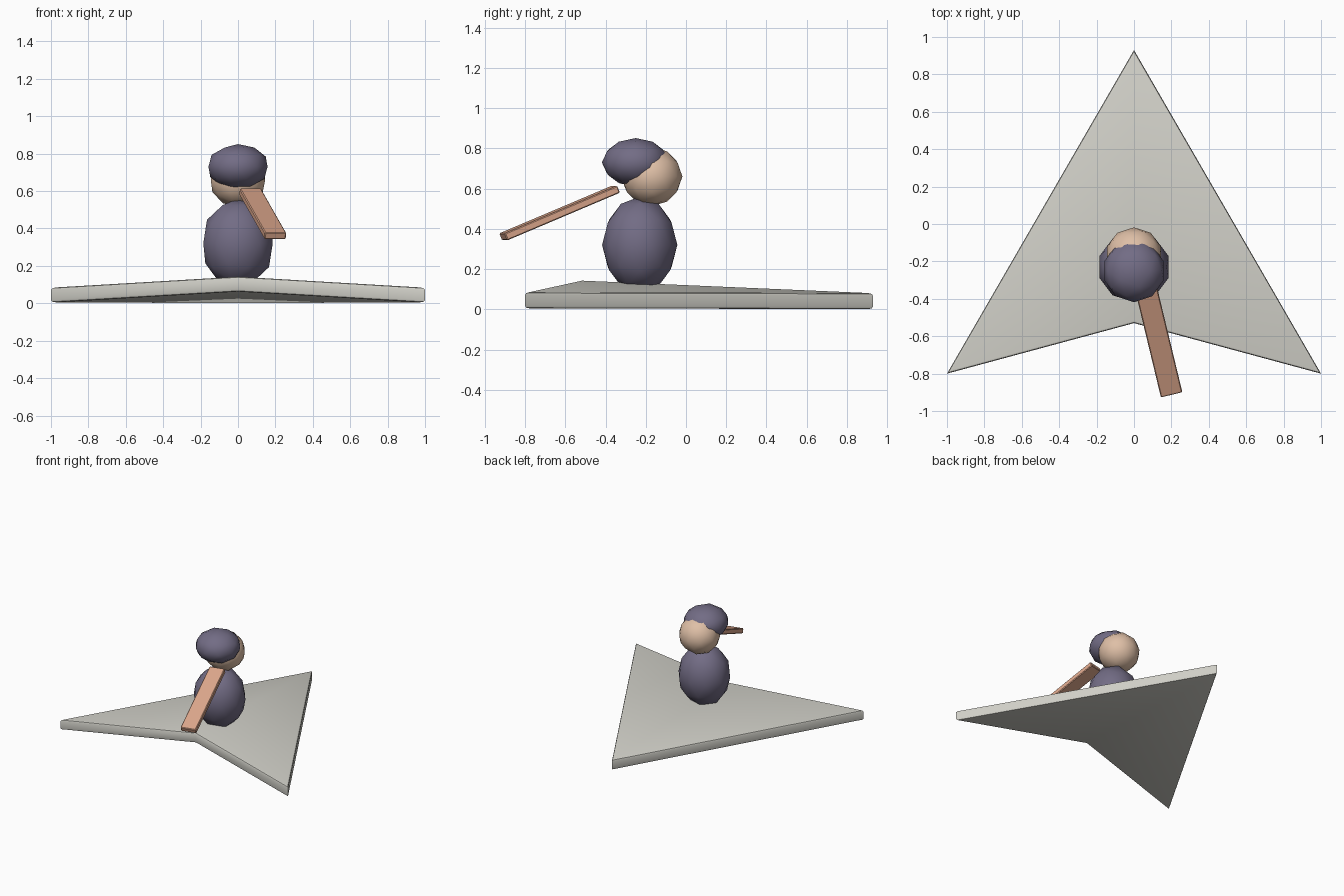
import bpy
import bmesh
from mathutils import Vector, Matrix

cube = bpy.data.objects.get("Cube")
if cube:
    bpy.data.objects.remove(cube, do_unlink=True)


def material(name, srgb):
    """Flat colour given as 0-255 display values, stored as linear."""
    rgba = [(c / 255) ** 2.2 for c in srgb] + [1.0]
    mat = bpy.data.materials.new(name)
    mat.use_nodes = True
    mat.diffuse_color = rgba
    mat.node_tree.nodes["Principled BSDF"].inputs["Base Color"].default_value = rgba
    return mat


PAPER = material("paper grey", (208, 207, 199))
CLOTH = material("dusty violet", (114, 108, 132))
SKIN = material("skin", (222, 190, 165))
SCARF = material("terracotta", (220, 166, 139))


def finish(bm, name, mat, angle):
    """Turn a bmesh into a smooth shaded object with one colour."""
    bmesh.ops.recalc_face_normals(bm, faces=bm.faces)
    mesh = bpy.data.meshes.new(name)
    bm.to_mesh(mesh)
    bm.free()
    mesh.materials.append(mat)
    obj = bpy.data.objects.new(name, mesh)
    bpy.context.collection.objects.link(obj)
    bpy.ops.object.select_all(action='DESELECT')
    obj.select_set(True)
    bpy.context.view_layer.objects.active = obj
    bpy.ops.object.shade_smooth_by_angle(angle=angle)
    return obj


def ball(name, mat, centre, radii):
    """Low-poly rounded blob."""
    bm = bmesh.new()
    bmesh.ops.create_icosphere(bm, subdivisions=2, radius=1)
    bmesh.ops.scale(bm, vec=radii, verts=bm.verts)
    bmesh.ops.translate(bm, vec=centre, verts=bm.verts)
    return finish(bm, name, mat, 1.0)


# Folded glider: arrowhead outline with a raised crease
def glider():
    thick = 0.08
    outline = [(0, 0.93, 0), (-1, -0.8, 0.004), (0, -0.53, 0.063), (1, -0.8, 0.004)]
    bm = bmesh.new()
    low = [bm.verts.new(p) for p in outline]
    high = [bm.verts.new((x, y, z + thick)) for x, y, z in outline]
    for ring in (low, high):
        bm.faces.new((ring[0], ring[1], ring[2]))
        bm.faces.new((ring[0], ring[2], ring[3]))
    for i in range(4):
        j = (i + 1) % 4
        bm.faces.new((low[i], low[j], high[j], high[i]))
    bmesh.ops.recalc_face_normals(bm, faces=bm.faces)
    # Round the rims only, keeping the points sharp in plan
    rims = [e for ring in (low, high) for i in range(4)
            for e in ring[i].link_edges if e.other_vert(ring[i]) is ring[(i + 1) % 4]]
    bmesh.ops.bevel(bm, geom=rims, offset=0.013, segments=2, profile=0.5,
                    affect='EDGES', clamp_overlap=True)
    return finish(bm, "paper_glider", PAPER, 0.6)


# Flat scarf strip streaming away from the neck
def scarf():
    start, end = Vector((0.065, -0.348, 0.597)), Vector((0.2, -0.908, 0.36))
    along = (end - start).normalized()
    side = along.cross(Vector((0, 0, 1))).normalized()
    up = side.cross(along)
    bm = bmesh.new()
    bmesh.ops.create_cube(bm, size=1)
    bmesh.ops.scale(bm, vec=((end - start).length, 0.118, 0.038), verts=bm.verts)
    bmesh.ops.bevel(bm, geom=bm.edges[:], offset=0.005, segments=1, affect='EDGES')
    turn = Matrix((along, side, up)).transposed().to_4x4()
    bm.transform(Matrix.Translation((start + end) / 2) @ turn)
    return finish(bm, "scarf", SCARF, 0.5)


glider()
scarf()

# Seated rider
ball("rider_body", CLOTH, (0, -0.23, 0.32), (0.195, 0.187, 0.24))
ball("rider_head", SKIN, (0, -0.17, 0.66), (0.153, 0.152, 0.147))
ball("rider_hair", CLOTH, (0, -0.25, 0.73), (0.166, 0.168, 0.121))
